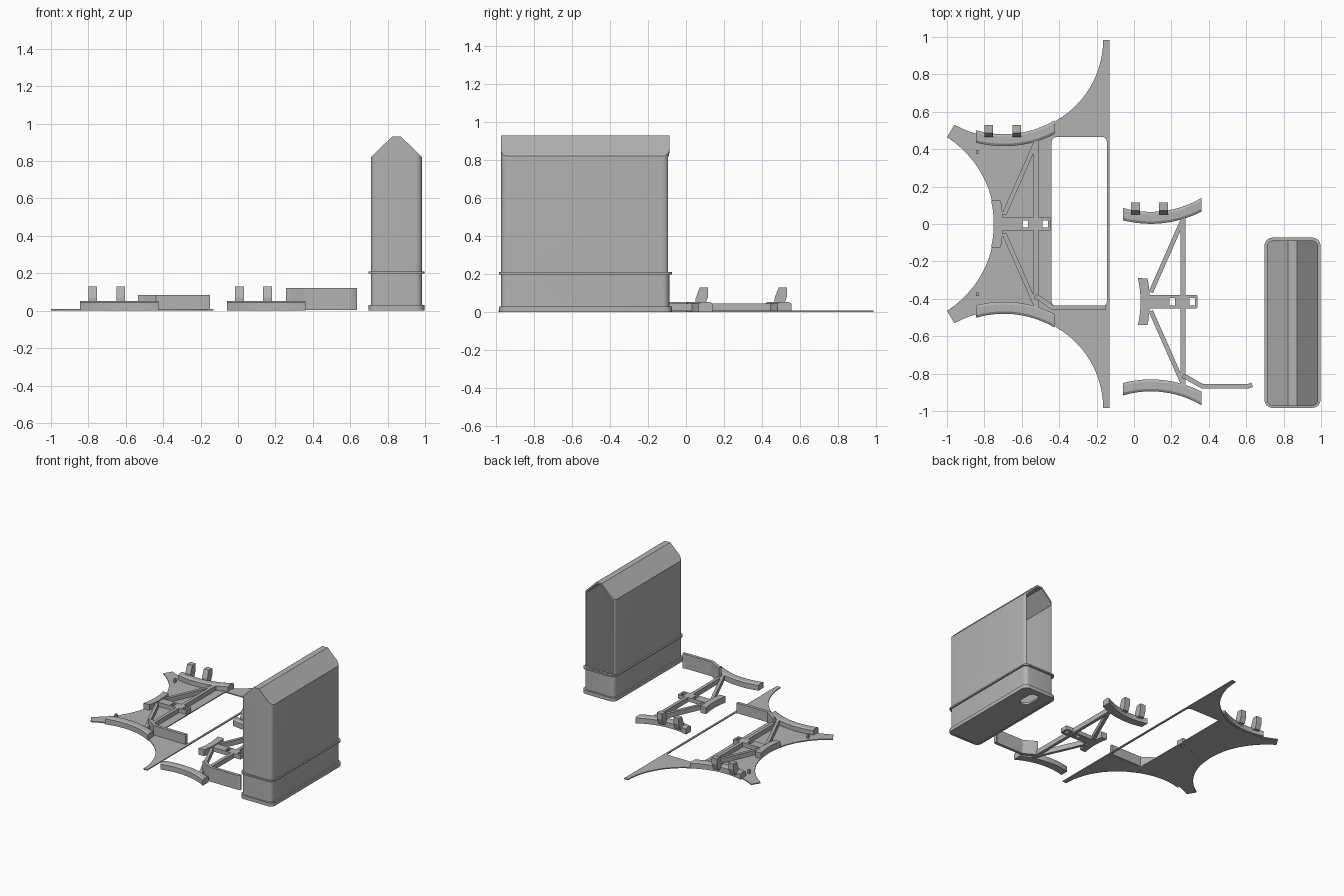
import bpy, bmesh, math
from mathutils import Vector

if "Cube" in bpy.data.objects:
    bpy.data.objects.remove(bpy.data.objects["Cube"])

grey = bpy.data.materials.new("light_grey")
grey.diffuse_color = (0.45, 0.45, 0.45, 1)
grey.use_nodes = True
grey.node_tree.nodes["Principled BSDF"].inputs["Base Color"].default_value = grey.diffuse_color


def prism(name, pts, z0, z1, axes="xyz"):
    """Extrude a closed outline; axes says where outline u, v and depth go."""
    bm = bmesh.new()
    def vert(u, v, w):
        d = dict(zip(axes, (u, v, w)))
        return bm.verts.new((d["x"], d["y"], d["z"]))
    lo = [vert(u, v, z0) for u, v in pts]
    hi = [vert(u, v, z1) for u, v in pts]
    bm.faces.new(lo)
    bm.faces.new(hi)
    n = len(pts)
    for i in range(n):
        j = (i + 1) % n
        bm.faces.new((lo[i], lo[j], hi[j], hi[i]))
    bmesh.ops.recalc_face_normals(bm, faces=bm.faces)
    me = bpy.data.meshes.new(name)
    bm.to_mesh(me)
    bm.free()
    ob = bpy.data.objects.new(name, me)
    me.materials.append(grey)
    bpy.context.collection.objects.link(ob)
    return ob


def rect(x0, x1, y0, y1, r=0.0, seg=6):
    if r == 0:
        return [(x0, y0), (x1, y0), (x1, y1), (x0, y1)]
    out = []
    for k, (cx, cy) in enumerate([(x1-r, y1-r), (x0+r, y1-r), (x0+r, y0+r), (x1-r, y0+r)]):
        out += arc(cx, cy, r, k * 90, k * 90 + 90, seg)
    return out


def arc(cx, cy, r, a0, a1, n):
    return [(cx + r * math.cos(math.radians(a0 + (a1 - a0) * i / n)),
             cy + r * math.sin(math.radians(a0 + (a1 - a0) * i / n))) for i in range(n + 1)]


def boolean(ob, cutter, op="DIFFERENCE"):
    m = ob.modifiers.new("cut", "BOOLEAN")
    m.operation, m.object, m.solver = op, cutter, "EXACT"
    bpy.context.view_layer.objects.active = ob
    bpy.ops.object.modifier_apply(modifier="cut")
    bpy.data.objects.remove(cutter)


def smooth(ob):
    bpy.ops.object.select_all(action="DESELECT")
    ob.select_set(True)
    bpy.context.view_layer.objects.active = ob
    bpy.ops.object.shade_smooth_by_angle(angle=math.radians(30))


def ribbon(name, path, width, z0, z1):
    """Wall or strut of constant width along a polyline."""
    left, right = [], []
    P = [Vector(p) for p in path]
    for i, p in enumerate(P):
        a = (p - P[max(i-1, 0)]).normalized()
        b = (P[min(i+1, len(P)-1)] - p).normalized()
        t = (a + b).normalized()
        n = Vector((-t.y, t.x)) * width / 2
        left.append(tuple(p + n))
        right.append(tuple(p - n))
    return prism(name, left + right[::-1], z0, z1)


def curved_rail(name, cx, cy, r, x0, x1, side, z0, z1, width=0.064, lip=0.013):
    """Arc-shaped rail cut straight at both ends, with chamfered top edges."""
    bm = bmesh.new()
    rings = []
    sec = [(0, z0), (0, z1-0.008), (lip, z1), (width-lip, z1), (width, z1-0.008), (width, z0)]
    for i in range(21):
        x = x0 + (x1 - x0) * i / 20
        rings.append([bm.verts.new((x, cy - side * math.sqrt((r+o)**2 - (x-cx)**2), z))
                      for o, z in sec])
    for a, b in zip(rings, rings[1:]):
        for k in range(6):
            bm.faces.new((a[k], a[(k+1) % 6], b[(k+1) % 6], b[k]))
    bm.faces.new(rings[0])
    bm.faces.new(rings[-1])
    bmesh.ops.recalc_face_normals(bm, faces=bm.faces)
    me = bpy.data.meshes.new(name)
    bm.to_mesh(me)
    bm.free()
    me.materials.append(grey)
    ob = bpy.data.objects.new(name, me)
    bpy.context.collection.objects.link(ob)
    smooth(ob)


def chassis(tag, ox, oy, wall_path, wall_top):
    """Strut frame with rails; ox, oy is the centre of the rail arcs and of the frame."""
    for s in (1, -1):
        curved_rail(tag + "_side_rail", ox, oy + s*1.01, 0.53, ox-0.15, ox+0.27, s, 0.002, 0.053)
        ribbon(tag + "_diagonal_strut", [(ox, oy+s*0.05), (ox+0.172, oy+s*0.44)], 0.024, 0.005, 0.045)
    # hooks stand on the outer face of the back rail
    for hx in (-0.105, 0.045):
        prism(tag + "_hook", [(oy+0.465, 0.03), (oy+0.465, 0.07), (oy+0.487, 0.13),
                              (oy+0.53, 0.13), (oy+0.53, 0.08), (oy+0.512, 0.03)],
              ox+hx, ox+hx+0.047, "yzx")
    ribbon(tag + "_cross_beam", [(ox+0.172, oy-0.45), (ox+0.172, oy+0.45)], 0.026, 0.005, 0.045)
    # short curved cradle at the hub
    out = arc(ox-0.62, oy, 0.565, -12.8, 12.8, 10)
    inn = arc(ox-0.62, oy, 0.615, 11.7, -11.7, 10)
    smooth(prism(tag + "_hub_cradle", out + inn, 0.002, 0.053))
    # central arm with two square holes
    arm = prism(tag + "_centre_arm", rect(ox-0.02, ox+0.25, oy-0.036, oy+0.036, 0.008, 2), 0.012, 0.045)
    for hx in (0.1, 0.207):
        boolean(arm, prism("cutter", rect(ox+hx, ox+hx+0.028, oy-0.02, oy+0.02), -0.1, 0.2))
    ribbon(tag + "_side_wall", wall_path, 0.025, 0.003, wall_top)


# Thin base plate: half outline mirrored in y
half = arc(-1.296, 0, 0.551, 0, 57.5, 12)
half += [(-0.96, 0.53)]
half += [(-0.96 + 0.54*i/12, 1.012 - math.sqrt(0.3025 - (-0.265 + 0.54*i/12)**2)) for i in range(1, 13)]
half += arc(-0.663, 0.985, 0.498, -60.9, 0, 12)
half += [(-0.13, 0.985)]
outline = half + [(x, -y) for x, y in half[:0:-1]]
plate = prism("base_plate", outline, 0, 0.008)
boolean(plate, prism("cutter", rect(-0.44, -0.145, -0.44, 0.465, 0.025, 4), -0.1, 0.1))
for hx in (-0.595, -0.488):
    boolean(plate, prism("cutter", rect(hx, hx+0.028, -0.02, 0.02), -0.1, 0.1))
for y in (0.385, -0.375):
    prism("plate_peg", rect(-0.846, -0.832, y-0.01, y+0.01), 0.004, 0.04)

# The two frames
chassis("plate_frame", -0.695, 0.0,
        [(-0.53, -0.385), (-0.5, -0.4), (-0.435, -0.448), (-0.15, -0.448)], 0.085)
chassis("loose_frame", 0.09, -0.415,
        [(0.26, -0.812), (0.285, -0.822), (0.365, -0.868), (0.61, -0.868), (0.632, -0.86)], 0.12)


# Tall hollow housing with a gabled top and an open back
def gabled(name, d, z0):
    ob = prism(name, rect(0.71+d, 0.985-d, -0.973+d, -0.088-d, 0.035-d/2), z0, 0.98)
    g = [(0.71+d, -0.05), (0.985-d, -0.05), (0.985-d, 0.82-d*0.4), (0.872-d*0.4, 0.93-d),
         (0.823+d*0.4, 0.93-d), (0.71+d, 0.82-d*0.4)]
    boolean(ob, prism("cutter", g, -1.2, 0.2, "xzy"), "INTERSECT")
    return ob


housing = gabled("housing", 0, 0.003)
boolean(housing, gabled("cutter", 0.013, 0.02))
opening = [(0.724, 0.212), (0.971, 0.212), (0.971, 0.814), (0.867, 0.917), (0.828, 0.917), (0.724, 0.814)]
boolean(housing, prism("cutter", opening, -0.16, 0.0, "xzy"))
slot = rect(0.805, 0.89, -0.29, -0.13, 0.035)
boolean(housing, prism("cutter", slot, -0.1, 0.1))
smooth(housing)

# Base flange and raised band round the housing
for name, z0, z1 in (("housing_base_flange", 0.0, 0.03), ("housing_band", 0.198, 0.21)):
    ring = prism(name, rect(0.698, 0.997, -0.983, -0.073, 0.042), z0, z1)
    boolean(ring, prism("cutter", rect(0.714, 0.981, -0.969, -0.092, 0.033), -0.1, 0.5))
    smooth(ring)
